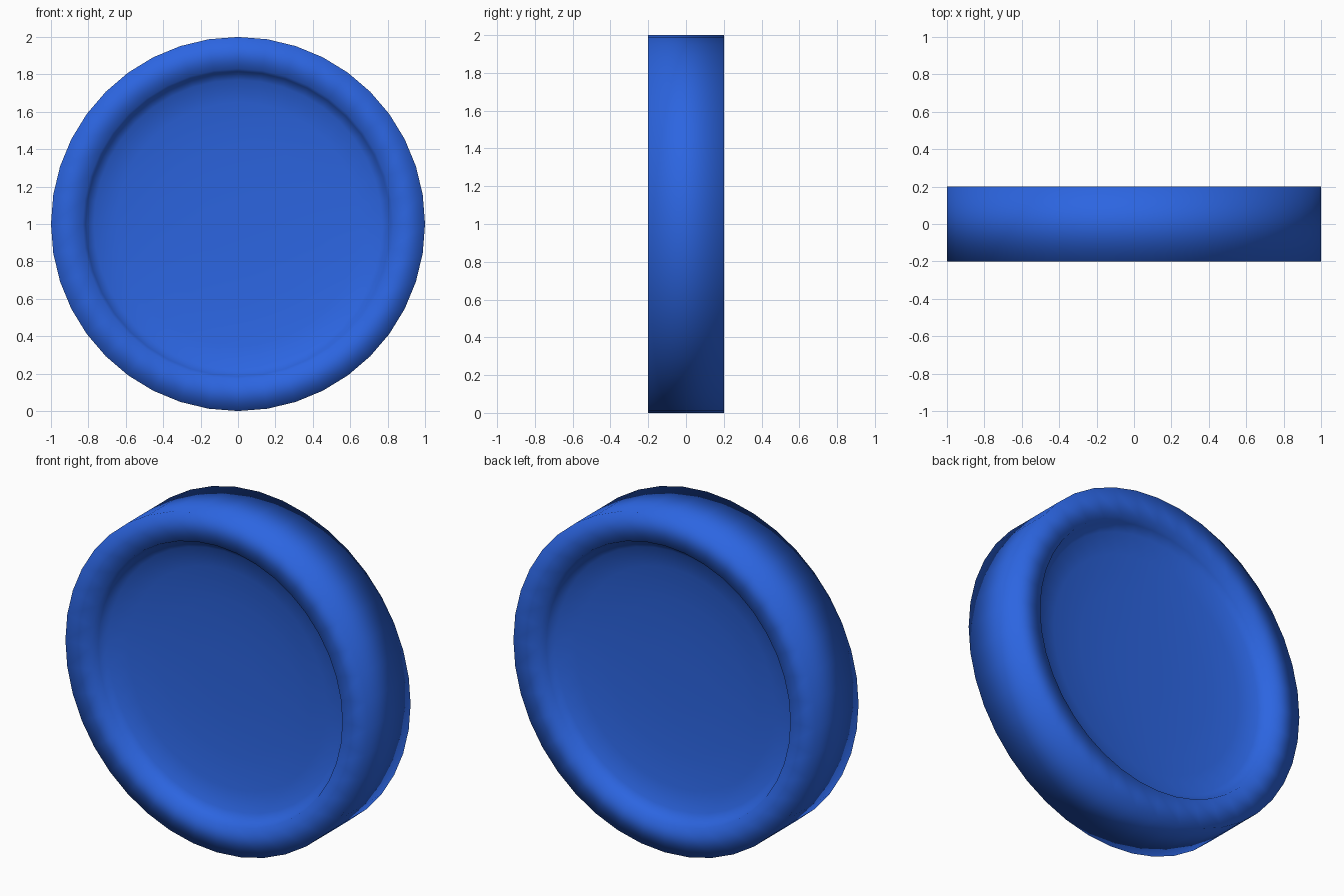
import bpy, math

if "Cube" in bpy.data.objects:
    bpy.data.objects.remove(bpy.data.objects["Cube"])

# half profile (radius, y): dished floor, wall, rim, outer side
SIDES = 40
half = [(0.2, -0.07), (0.45, -0.08), (0.65, -0.1), (0.77, -0.125),
        (0.815, -0.155), (0.83, -0.2), (1.0, -0.2)]
profile = half + [(r, -y) for r, y in reversed(half)]

# lathe the profile about the y axis
verts, faces = [], []
for r, y in profile:
    for i in range(SIDES):
        a = 2 * math.pi * i / SIDES
        verts.append((r * math.cos(a), y, 1 + r * math.sin(a)))
for k in range(len(profile) - 1):
    for i in range(SIDES):
        j = (i + 1) % SIDES
        a, b = k * SIDES, (k + 1) * SIDES
        faces.append((a + i, b + i, b + j, a + j))
last = (len(profile) - 1) * SIDES
faces.append(tuple(range(SIDES)))
faces.append(tuple(reversed(range(last, last + SIDES))))

mesh = bpy.data.meshes.new("recessed_disc")
mesh.from_pydata(verts, [], faces)
mesh.shade_smooth()
disc = bpy.data.objects.new("recessed_disc", mesh)
bpy.context.collection.objects.link(disc)

# blue finish
mat = bpy.data.materials.new("blue")
mat.diffuse_color = (0.025, 0.13, 0.75, 1)
mat.use_nodes = True
mat.node_tree.nodes["Principled BSDF"].inputs["Base Color"].default_value = mat.diffuse_color
mesh.materials.append(mat)
